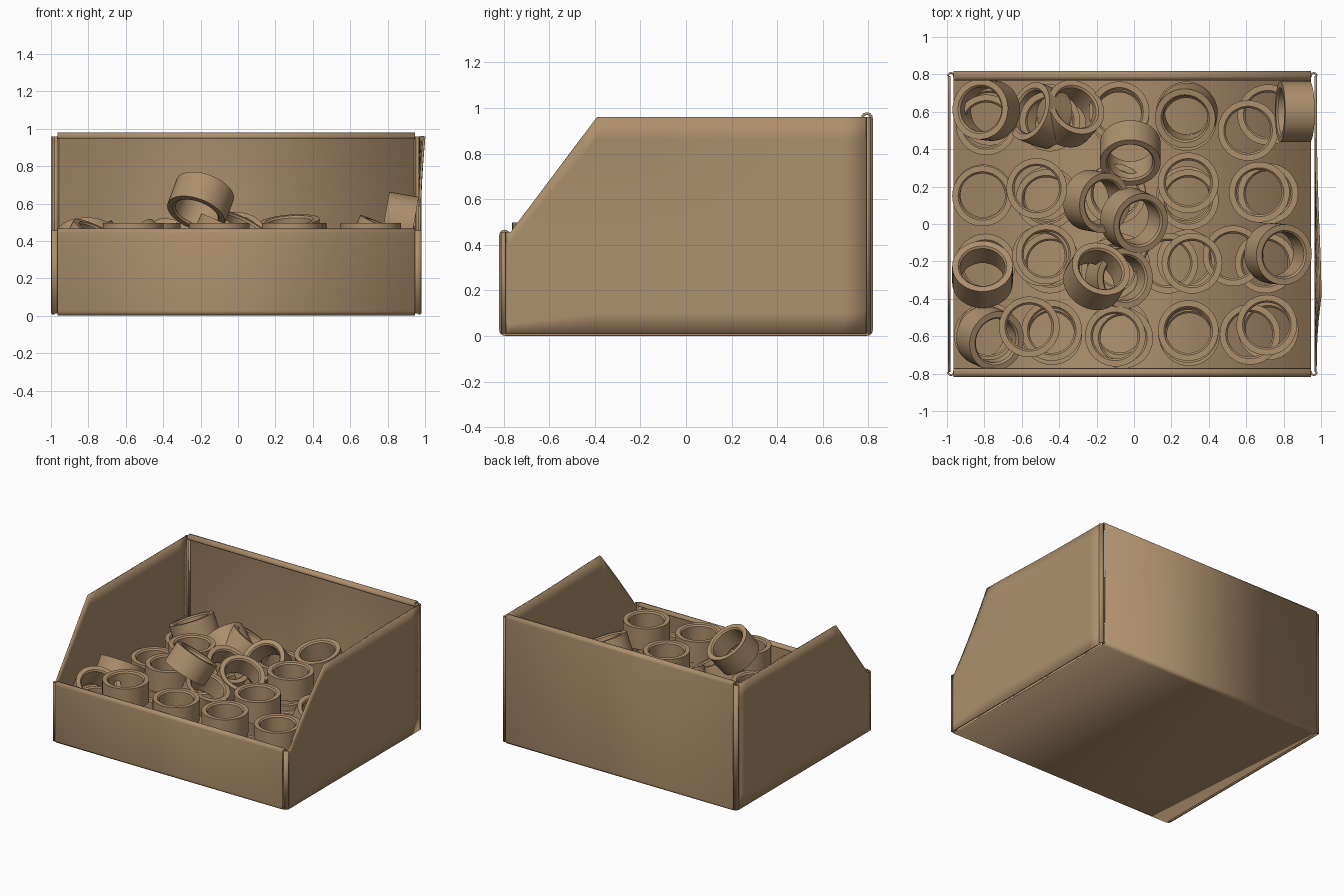
import bpy, bmesh, math, random
from mathutils import Vector

if "Cube" in bpy.data.objects:
    bpy.data.objects.remove(bpy.data.objects["Cube"])

random.seed(4)
mat = bpy.data.materials.new("tan_card")
mat.diffuse_color = (0.42, 0.28, 0.15, 1)
mat.use_nodes = True
mat.node_tree.nodes["Principled BSDF"].inputs["Base Color"].default_value = mat.diffuse_color


def finish(name, bm, thickness=0, angle=35):
    bmesh.ops.recalc_face_normals(bm, faces=bm.faces)
    me = bpy.data.meshes.new(name)
    bm.to_mesh(me)
    bm.free()
    me.materials.append(mat)
    ob = bpy.data.objects.new(name, me)
    bpy.context.collection.objects.link(ob)
    if thickness:
        m = ob.modifiers.new("sheet", 'SOLIDIFY')
        m.thickness = thickness
        m.offset = 0
    bpy.ops.object.select_all(action='DESELECT')
    ob.select_set(True)
    bpy.context.view_layer.objects.active = ob
    bpy.ops.object.shade_smooth_by_angle(angle=math.radians(angle))
    return ob


def arc(cx, cy, r, a0, a1, n=8):
    return [(cx + r * math.cos(math.radians(a0 + (a1 - a0) * i / n)),
             cy + r * math.sin(math.radians(a0 + (a1 - a0) * i / n))) for i in range(n + 1)]


def sweep(bm, a, b):
    """Join two matching point rows with faces."""
    va, vb = [bm.verts.new(p) for p in a], [bm.verts.new(p) for p in b]
    for i in range(len(a) - 1):
        bm.faces.new((va[i], va[i + 1], vb[i + 1], vb[i]))


# Folded tray: front lip, front wall, floor, back wall, back lip in one sheet
prof = ([(-0.777, 0.442)] + arc(-0.795, 0.442, 0.018, 0, 180)
        + arc(-0.793, 0.027, 0.02, 180, 270) + arc(0.793, 0.027, 0.02, 270, 360)
        + arc(0.793, 0.955, 0.02, 0, 200))
bm = bmesh.new()
sweep(bm, [(-0.965, y, z) for y, z in prof], [(0.945, y, z) for y, z in prof])
bmesh.ops.remove_doubles(bm, verts=bm.verts, dist=0.0005)
finish("folded_tray", bm, 0.012)


# Side panels with a slanted front corner; the right one bows outward
def side_top(y):
    return 0.455 + 0.505 * min(1, max(0, (y + 0.77) / 0.38))


def side_panel(name, x, bow):
    bm = bmesh.new()
    ys = [-0.79, -0.77] + [-0.77 + 0.38 * i / 6 for i in range(1, 7)] \
        + [-0.39 + 1.18 * i / 12 for i in range(1, 13)]
    rows = []
    for y in ys:
        row = []
        for j in range(11):
            z = 0.008 + (side_top(y) - 0.008) * j / 10
            dx = bow * max(0, (z - 0.45) / 0.51) ** 2 * math.exp(-((y + 0.39) / 0.5) ** 2)
            row.append(bm.verts.new((x + dx, y, z)))
        rows.append(row)
    for a, b in zip(rows, rows[1:]):
        for j in range(10):
            bm.faces.new((a[j], a[j + 1], b[j + 1], b[j]))
    finish(name, bm, 0.012)


# Rolled vertical flanges where each side meets the front and back
def corner_roll(name, x, y, sx, sy, h):
    pts = [(x + sx * px, y + sy * py) for px, py in
           arc(0, 0, 0.016, 0, 200, 10)]
    bm = bmesh.new()
    sweep(bm, [(px, py, 0.012) for px, py in pts], [(px, py, h) for px, py in pts])
    finish(name, bm, 0.01)


side_panel("left_side", -0.988, 0)
side_panel("right_side", 0.971, 0.025)
for tag, x, s in (("left", -0.978, -1), ("right", 0.961, 1)):
    corner_roll(tag + "_front_flange", x, -0.791, s, -1, 0.455)
    corner_roll(tag + "_back_flange", x, 0.791, s, 1, 0.96)

# Ring: short tube with chamfered bore
RP = [(0.162, -0.08), (0.162, 0.08), (0.13, 0.08), (0.12, 0.07), (0.12, -0.07), (0.13, -0.08)]
N = 48
bm = bmesh.new()
loops = [[bm.verts.new((r * math.cos(2 * math.pi * i / N), r * math.sin(2 * math.pi * i / N), z))
          for r, z in RP] for i in range(N)]
for i in range(N):
    a, b = loops[i], loops[(i + 1) % N]
    for j in range(6):
        k = (j + 1) % 6
        bm.faces.new((a[j], b[j], b[k], a[k]))
first = finish("ring", bm)
ring_mesh = first.data
bpy.data.objects.remove(first)


def ring(loc, axis=(0, 0, 1)):
    ob = bpy.data.objects.new("ring", ring_mesh)
    bpy.context.collection.objects.link(ob)
    ob.location = loc
    ob.rotation_mode = 'QUATERNION'
    ob.rotation_quaternion = Vector(axis).to_track_quat('Z', 'Y')


# Upright rings: bottom layer in a loose grid
for gx in (-0.79, -0.45, -0.09, 0.28, 0.70):
    for gy in (-0.58, -0.2, 0.16, 0.57):
        ring((gx + random.uniform(-0.02, 0.02), gy + random.uniform(-0.02, 0.02), 0.095))

# Middle layer
for x, y in [(-0.44, -0.57), (-0.06, -0.61), (0.29, -0.58), (0.62, -0.59), (-0.78, -0.58),
             (-0.49, -0.17), (0.18, -0.21), (0.53, -0.17), (-0.12, -0.24),
             (-0.81, 0.15), (-0.47, 0.13), (0.29, 0.13), (0.67, 0.17), (-0.1, 0.16),
             (-0.79, 0.53), (-0.45, 0.55), (-0.08, 0.6), (0.28, 0.6), (0.61, 0.5)]:
    ring((x, y, 0.255))

# Top layer
for x, y in [(-0.56, -0.55), (-0.1, -0.6), (0.29, -0.57), (0.71, -0.54),
             (-0.47, -0.16), (0.31, -0.21), (-0.52, 0.19), (0.29, 0.22)]:
    ring((x, y, 0.417))

# Loose tilted rings lying on the heap
for loc, axis in [((-0.79, 0.61, 0.37), (-0.4, 0.05, 0.9)),
                  ((-0.5, 0.58, 0.34), (-0.75, 0.3, 0.6)),
                  ((-0.34, 0.59, 0.36), (0.4, 0.45, 0.8)),
                  ((-0.02, 0.38, 0.39), (0, -0.65, 0.75)),
                  ((-0.2, 0.12, 0.40), (0.55, -0.1, 0.83)),
                  ((0.0, 0.02, 0.42), (0.45, -0.2, 0.87)),
                  ((-0.2, -0.28, 0.61), (0.3, 0.5, 0.8)),
                  ((-0.08, -0.29, 0.41), (0.4, 0, 0.9)),
                  ((-0.81, -0.27, 0.37), (0, 0.55, 0.83)),
                  ((-0.77, -0.61, 0.37), (0.45, -0.2, 0.87)),
                  ((0.77, -0.16, 0.40), (0.4, -0.05, 0.9)),
                  ((0.86, 0.6, 0.49), (0.98, 0, -0.17)),
                  ((0.28, 0.58, 0.43), (-0.08, -0.2, 0.97))]:
    ring(loc, axis)
